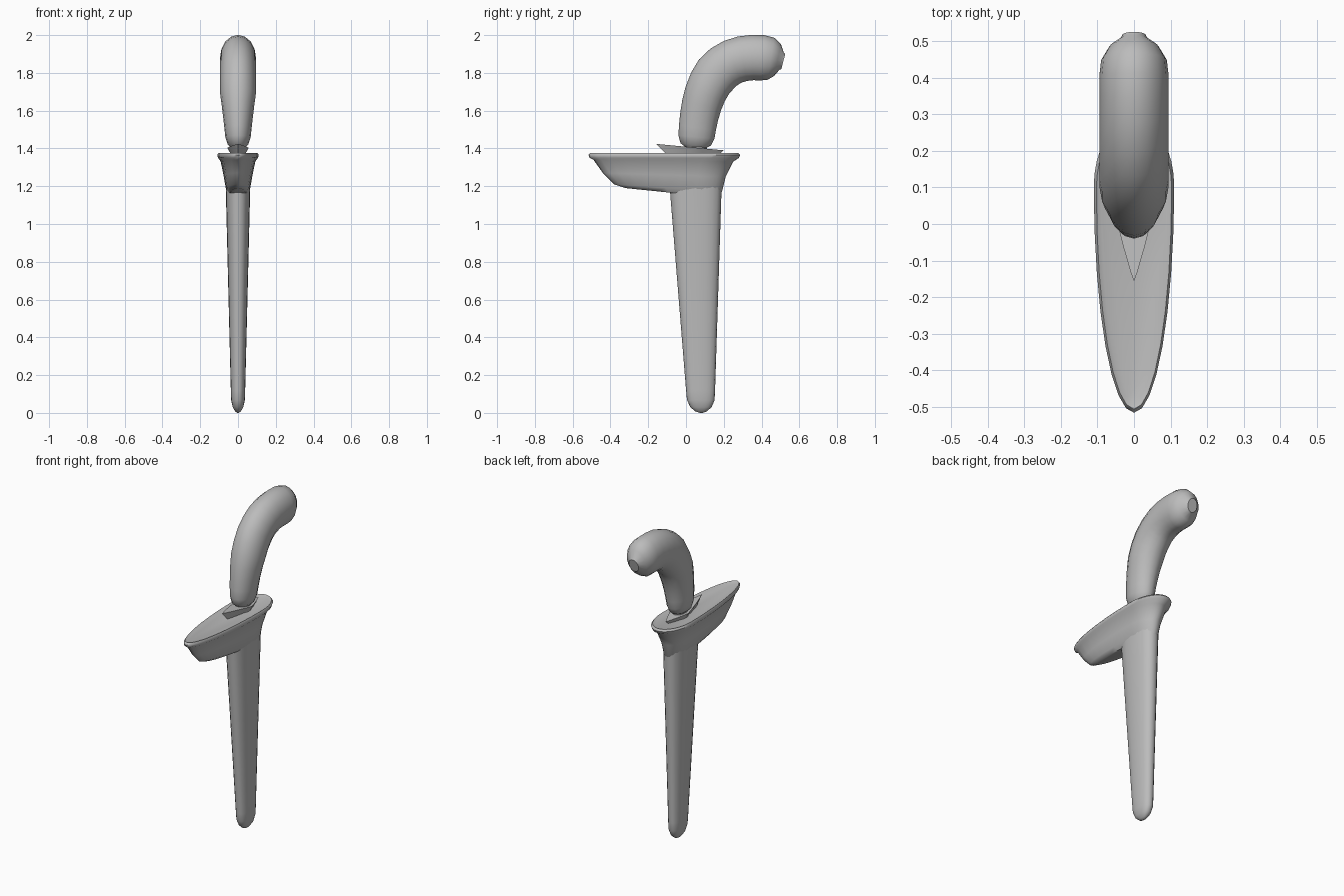
import bpy
import bmesh
from math import sin, cos, pi, radians, sqrt, copysign
from mathutils import Vector

cube = bpy.data.objects.get("Cube")
if cube:
    bpy.data.objects.remove(cube, do_unlink=True)

grey = bpy.data.materials.new("plain grey")
grey.use_nodes = True
colour = (0.5, 0.5, 0.5, 1)
grey.diffuse_color = colour
grey.node_tree.nodes["Principled BSDF"].inputs["Base Color"].default_value = colour


def side_point(y, z):
    return Vector((0, y, z))


def mix(start, end, t):
    return start + (end - start) * max(0, min(t, 1))


def rounding(distance, length):
    """Quarter circle that grows from 0 at the tip to 1 after the given length."""
    return sqrt(1 - (1 - min(distance / length, 1)) ** 2)


def eased_steps(count):
    """Values from 0 to 1, packed more closely towards both ends."""
    return [(1 - cos(pi * k / count)) / 2 for k in range(count + 1)]


def signed_power(value, power):
    return copysign(abs(value) ** power, value)


def loft(name, rings, sides, peak=0.5, power=1.0, angle=50):
    """Skin rings given as (front point, back point, half width).
    peak: where along the ring it is widest; power: below 1 boxy, 2 diamond."""
    bm = bmesh.new()
    loops = []
    for front, back, half_width in rings:
        loop = []
        for i in range(sides):
            turn = 2 * pi * i / sides
            along = signed_power(cos(turn), power)
            position = front.lerp(back, peak - along * (peak if along > 0 else 1 - peak))
            position.x = half_width * signed_power(sin(turn), power)
            loop.append(bm.verts.new(position))
        loops.append(loop)
    for low, high in zip(loops, loops[1:]):
        for i in range(sides):
            j = (i + 1) % sides
            bm.faces.new((low[i], low[j], high[j], high[i]))
    bm.faces.new(loops[0])
    bm.faces.new(loops[-1])
    bmesh.ops.recalc_face_normals(bm, faces=bm.faces)
    mesh = bpy.data.meshes.new(name)
    bm.to_mesh(mesh)
    bm.free()
    for face in mesh.polygons:
        face.use_smooth = True
    mesh.set_sharp_from_angle(angle=radians(angle))
    mesh.materials.append(grey)
    bpy.context.collection.objects.link(bpy.data.objects.new(name, mesh))


# Tapered scabbard with a rounded tip
scabbard_top = 1.24
rings = []
for t in eased_steps(20):
    z = scabbard_top * t
    size = max(rounding(z, 0.08), 0.1)
    middle = mix(0.08, 0.05, t)
    depth = mix(0.07, 0.14, t) * size
    rings.append((side_point(middle - depth, z), side_point(middle + depth, z),
                  mix(0.035, 0.066, t) * size))
loft("scabbard", rings, 20, power=0.85)

# Boat shaped scabbard mouth, its keel sloping down towards the back
mouth_profile = [  # front, height, back, half width, slope
    (-0.32, 1.19, 0.17, 0.045, 0.05),
    (-0.38, 1.21, 0.19, 0.063, 0.04),
    (-0.44, 1.27, 0.21, 0.076, 0.02),
    (-0.49, 1.34, 0.25, 0.092, 0.01),
    (-0.51, 1.35, 0.28, 0.106, 0),
]
rings = [(side_point(front, z), side_point(back, z - slope), half)
         for front, z, back, half, slope in mouth_profile]
# Rolled rim around the mouth, ending in a shallow recess
for inset, z in ((0, 1.366), (0.01, 1.377), (0.03, 1.37)):
    rings.append((side_point(inset - 0.516, z), side_point(0.287 - inset, z),
                  0.11 - inset * 0.7))
loft("scabbard_mouth", rings, 32, peak=0.77)

# Thin pointed blade shoulder, raised at the front tip
loft("blade_shoulder", [
    (side_point(-0.1, 1.365), side_point(0.17, 1.365), 0.035),
    (side_point(-0.157, 1.424), side_point(0.2, 1.39), 0.057),
], 16, peak=0.6, power=1.8, angle=30)

# Small ring under the grip
loft("ferrule", [
    (side_point(0, z), side_point(0.11, z), 0.04) for z in (1.37, 1.41)
], 16)

# Curved pistol grip swept along a bezier path
start, pull, push, end = (side_point(0.05, 1.39), side_point(0.07, 1.75),
                          side_point(0.17, 1.95), side_point(0.515, 1.86))
rings = []
for t in eased_steps(18):
    s = 1 - t
    centre = start * s ** 3 + pull * 3 * s * s * t + push * 3 * s * t * t + end * t ** 3
    heading = ((pull - start) * s * s + (push - pull) * 2 * s * t + (end - push) * t * t).normalized()
    across = side_point(-heading.z, heading.y)
    size = max(rounding(t, 0.06) * rounding(s, 0.1), 0.35)
    depth = mix(0.092, 0.12, t * 2) * size
    rings.append((centre + across * depth, centre - across * depth,
                  mix(0.06, 0.095, t * 3) * size))
loft("grip", rings, 16)
